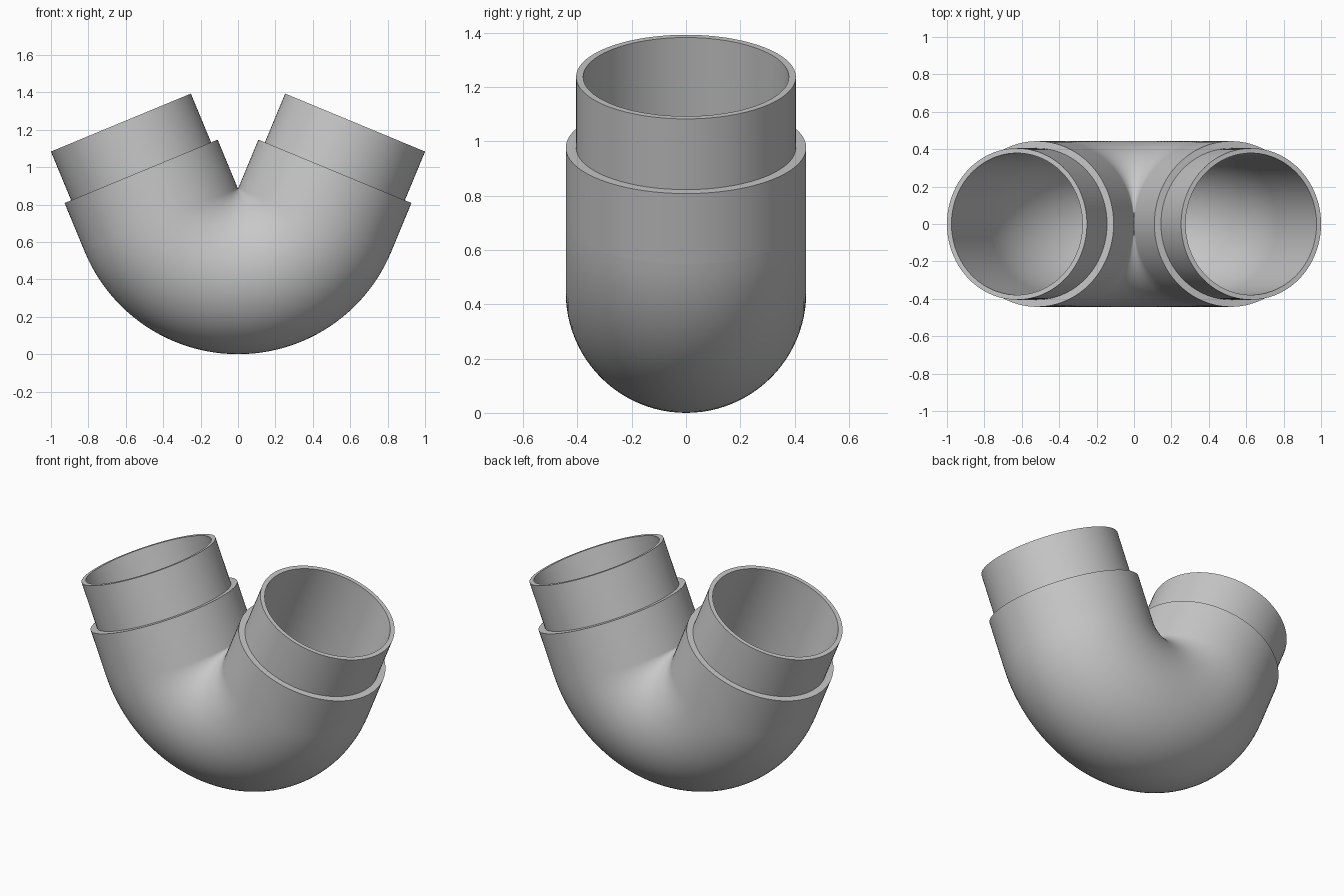
import bpy, bmesh, math
from mathutils import Vector

if "Cube" in bpy.data.objects:
    bpy.data.objects.remove(bpy.data.objects["Cube"])

SEG = 96                      # sides around the pipe
BEND_R = 0.444                # centreline radius of the bend
BODY, SPIGOT, BORE = 0.443, 0.405, 0.379
HALF = math.radians(67.5)     # half of the 135 degree bend
STRAIGHT, TIP = 0.282, 0.564  # distances beyond the bend
PIVOT_Z = BEND_R + BODY

grey = bpy.data.materials.new("pipe_grey")
grey.diffuse_color = (0.58, 0.58, 0.58, 1)
grey.use_nodes = True
grey.node_tree.nodes["Principled BSDF"].inputs["Base Color"].default_value = grey.diffuse_color


def station(angle, extra=0.0):
    """Centre and in-plane radial direction of a cross-section on the pipe path."""
    radial = Vector((math.sin(angle), 0, -math.cos(angle)))
    tangent = Vector((math.cos(angle), 0, math.sin(angle)))
    side = 1 if angle >= 0 else -1
    return Vector((0, 0, PIVOT_Z)) + radial * BEND_R + tangent * extra * side, radial


def sweep(name, strips):
    """Skin each strip of (angle, extra, radius) cross-sections with quads."""
    bm = bmesh.new()
    for strip in strips:
        rings = []
        for angle, extra, r in strip:
            c, radial = station(angle, extra)
            rings.append([bm.verts.new(c + radial * r * math.cos(t) + Vector((0, r * math.sin(t), 0)))
                          for t in (2 * math.pi * i / SEG for i in range(SEG))])
        for a, b in zip(rings, rings[1:]):
            for i in range(SEG):
                j = (i + 1) % SEG
                bm.faces.new((a[i], a[j], b[j], b[i]))
    mesh = bpy.data.meshes.new(name)
    bm.to_mesh(mesh)
    bm.free()
    mesh.materials.append(grey)
    obj = bpy.data.objects.new(name, mesh)
    bpy.context.collection.objects.link(obj)
    bpy.ops.object.select_all(action='DESELECT')
    obj.select_set(True)
    bpy.context.view_layer.objects.active = obj
    bpy.ops.object.shade_smooth_by_angle(angle=math.radians(30))
    return obj


# Curved middle: outer wall one way, bore the other way so both face outwards
N = 48
angles = [HALF * (2 * i / N - 1) for i in range(N + 1)]
sweep("bend", [[(a, 0, BODY) for a in angles],
               [(a, 0, BORE) for a in reversed(angles)]])

# Straight ends: collar, step, spigot, rim and bore
profile = [(0, BODY), (STRAIGHT, BODY), (STRAIGHT, SPIGOT),
           (TIP, SPIGOT), (TIP, BORE), (0, BORE)]
for name, angle in (("right_end", HALF), ("left_end", -HALF)):
    path = profile if angle > 0 else profile[::-1]
    sweep(name, [[(angle, e, r) for e, r in path]])
